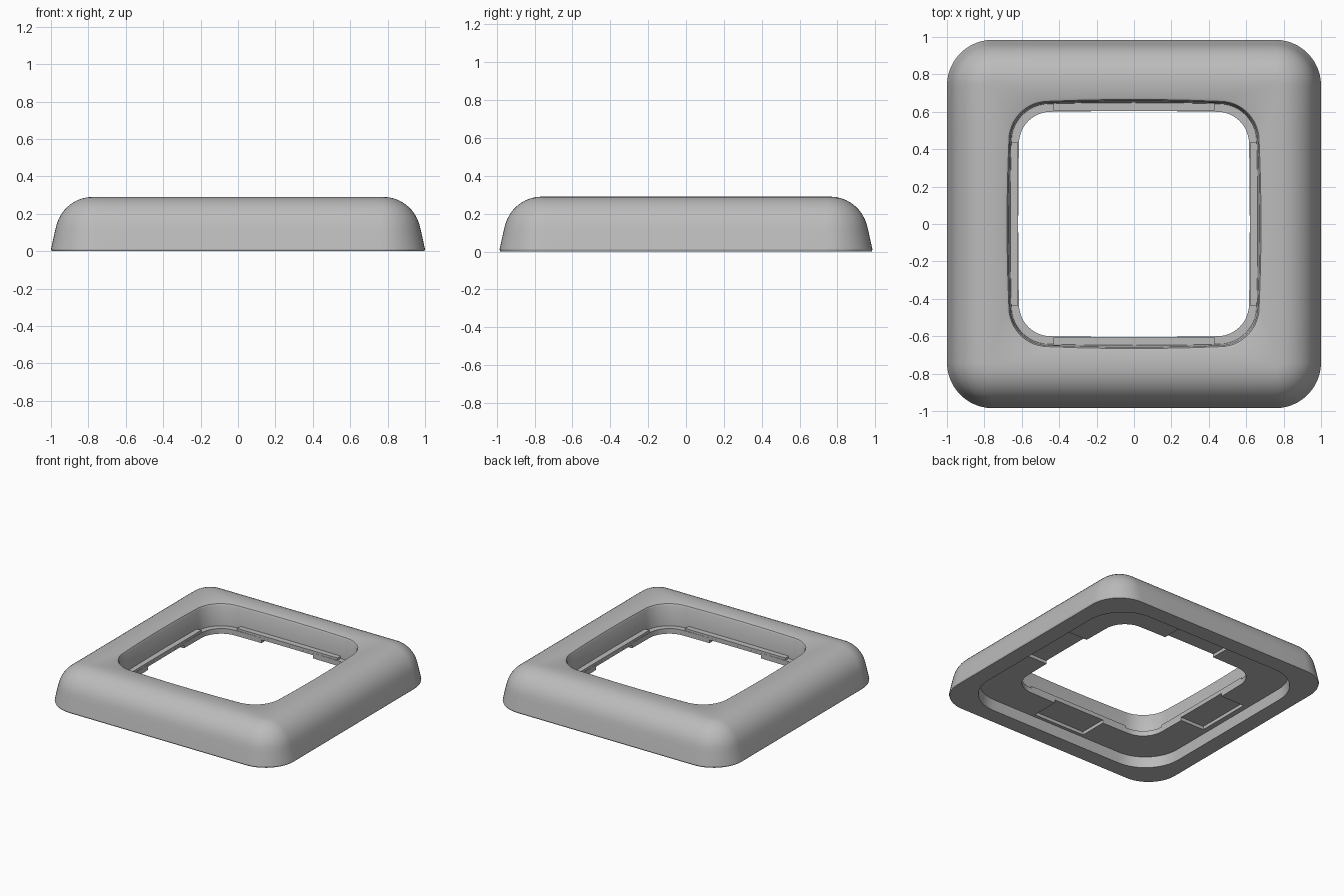
import bpy, bmesh, math
from mathutils import Vector

if "Cube" in bpy.data.objects:
    bpy.data.objects.remove(bpy.data.objects["Cube"])

grey = bpy.data.materials.new("plain grey")
grey.use_nodes = True
grey.diffuse_color = (0.5, 0.5, 0.5, 1)
grey.node_tree.nodes["Principled BSDF"].inputs["Base Color"].default_value = grey.diffuse_color


def make_object(name, bm):
    bmesh.ops.recalc_face_normals(bm, faces=bm.faces)
    mesh = bpy.data.meshes.new(name)
    bm.to_mesh(mesh)
    bm.free()
    mesh.materials.append(grey)
    obj = bpy.data.objects.new(name, mesh)
    bpy.context.collection.objects.link(obj)
    return obj


def rounded_loop(hx, hy, r, z, bulge=0.0, arc=12, mids=6):
    """Rounded rectangle with sides that may bow outward slightly."""
    pts = []
    for q, (sx, sy) in enumerate([(1, 1), (-1, 1), (-1, -1), (1, -1)]):
        for i in range(arc + 1):
            a = math.pi / 2 * (q + i / arc)
            pts.append(Vector((sx * (hx - r) + r * math.cos(a),
                               sy * (hy - r) + r * math.sin(a), z)))
        # straight part leading to the next corner
        out = Vector((0, 1, 0)) if q % 2 == 0 else Vector((1, 0, 0))
        out *= 1 if q in (0, 3) else -1
        half = (hx if q % 2 == 0 else hy) - r
        along = Vector((-out.y, out.x, 0))
        base = out * (hy if q % 2 == 0 else hx)
        for i in range(1, mids):
            t = 2 * i / mids - 1
            p = base + along * half * t + out * bulge * (1 - t * t)
            pts.append(Vector((p.x, p.y, z)))
    return pts


def ring_loft(name, sections):
    """Skin a closed series of loops into a solid ring."""
    bm = bmesh.new()
    loops = [[bm.verts.new(p) for p in rounded_loop(*s)] for s in sections]
    n = len(loops[0])
    for a, b in zip(loops, loops[1:] + loops[:1]):
        for i in range(n):
            j = (i + 1) % n
            bm.faces.new((a[i], a[j], b[j], b[i]))
    return make_object(name, bm)


def box(name, lo, hi):
    bm = bmesh.new()
    bmesh.ops.create_cube(bm, size=1)
    for v in bm.verts:
        v.co = Vector([l + (h - l) * (c + 0.5) for l, h, c in zip(lo, hi, v.co)])
    return make_object(name, bm)


# Frame section: outer wall, rounded shoulder, flat top, lip, ledge, underside
HX, HY, R, TOP = 1.0, 0.985, 0.245, 0.29


def outer(d, z):
    return (HX - d, HY - d, R - d, z)


sections = [outer(0.004, 0), outer(0, 0.01), outer(0.022, 0.11)]
for k in range(1, 11):
    a = math.radians(8 + 82 * k / 10)
    sections.append(outer(0.022 + 0.2 * (1 - math.cos(a)), 0.085 + 0.205 * math.sin(a)))
FLOOR, LEDGE = 0.08, 0.12
sections += [
    (0.68, 0.667, 0.22, TOP, 0.01),
    (0.669, 0.656, 0.21, TOP - 0.005, 0.01),
    (0.662, 0.649, 0.205, TOP - 0.02, 0.009),
    (0.655, 0.642, 0.2, LEDGE, 0.005),
    (0.615, 0.6, 0.17, LEDGE, 0.004),
    (0.615, 0.6, 0.17, FLOOR, 0.004),
    (0.86, 0.845, 0.29, FLOOR),
    (0.87, 0.855, 0.3, 0),
]
frame = ring_loft("frame", sections)

# Shallow notches across the underside at the middle of each side
for side, s in (("left", 1), ("right", -1), ("back", 1), ("front", -1)):
    near, far = sorted((s * 0.5, s * 0.82))
    w = 0.22
    if side in ("left", "right"):
        lo, hi = (near, -w, 0.03), (far, w, FLOOR + 0.025)
    else:
        lo, hi = (-w, near, 0.03), (w, far, FLOOR + 0.025)
    cutter = box(side + "_notch_cutter", lo, hi)
    cutter.hide_render = True
    mod = frame.modifiers.new(side + "_notch", "BOOLEAN")
    mod.operation, mod.solver, mod.object = "DIFFERENCE", "EXACT", cutter
    bpy.context.view_layer.objects.active = frame
    bpy.ops.object.modifier_apply(modifier=mod.name)
    bpy.data.objects.remove(cutter)

# Raised strips on the ledge between the corners
for side, s in (("left", 1), ("right", -1), ("back", 1), ("front", -1)):
    if side in ("left", "right"):
        a, b = sorted((s * 0.619, s * 0.67))
        box(side + "_ledge_strip", (a, -0.435, LEDGE - 0.01), (b, 0.435, LEDGE + 0.018))
    else:
        a, b = sorted((s * 0.604, s * 0.657))
        box(side + "_ledge_strip", (-0.43, a, LEDGE - 0.01), (0.43, b, LEDGE + 0.018))

# Smooth shading with crisp edges
bpy.ops.object.select_all(action="DESELECT")
frame.select_set(True)
bpy.context.view_layer.objects.active = frame
bpy.ops.object.shade_smooth_by_angle(angle=math.radians(30))
